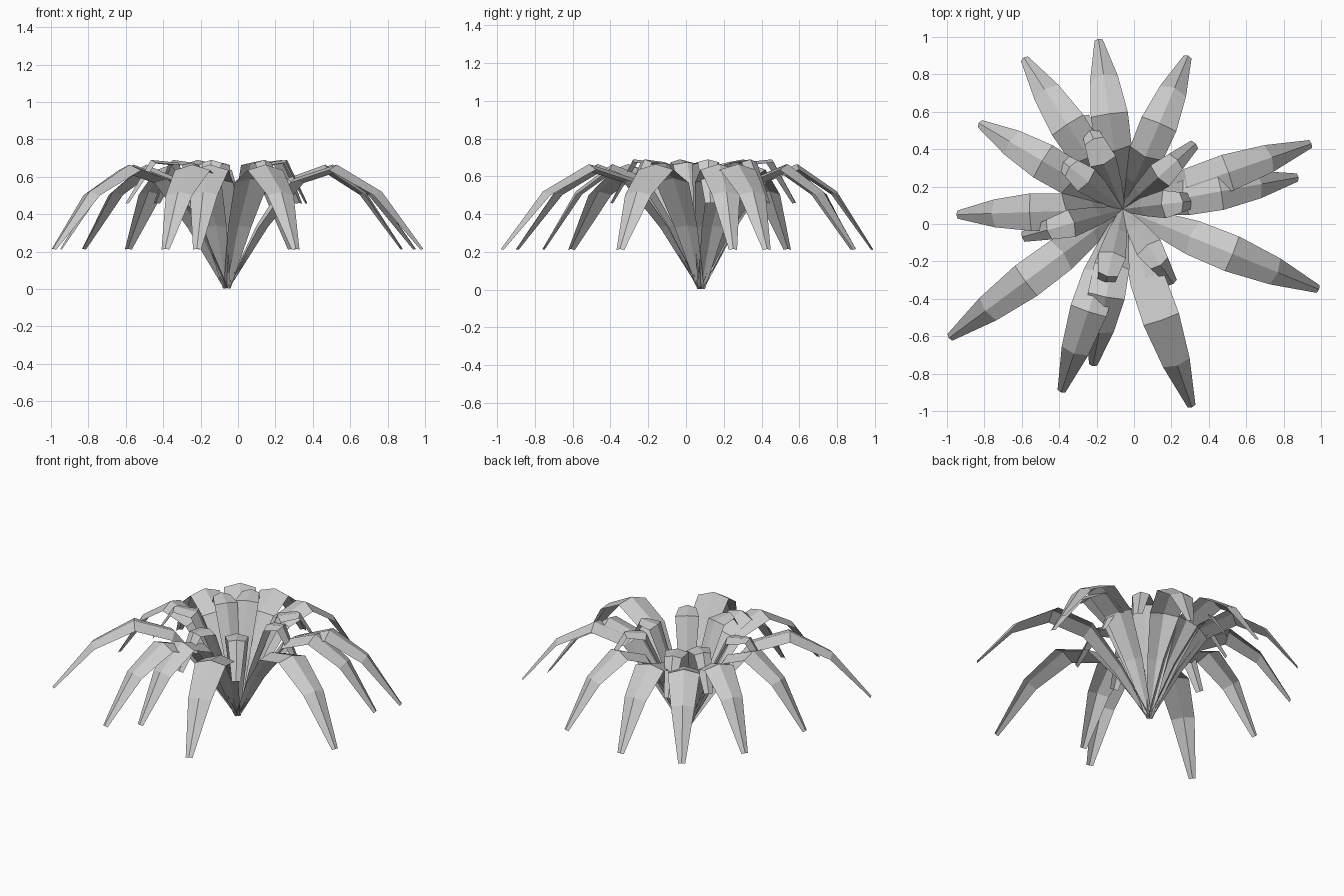
import bpy
from math import hypot
from mathutils import Vector

if "Cube" in bpy.data.objects:
    bpy.data.objects.remove(bpy.data.objects["Cube"], do_unlink=True)

grey = bpy.data.materials.new("leaf_grey")
grey.use_nodes = True
grey.diffuse_color = (0.6, 0.6, 0.6, 1)
grey.node_tree.nodes["Principled BSDF"].inputs["Base Color"].default_value = (0.6, 0.6, 0.6, 1)

ROOT = Vector((-0.06, 0.08, 0))

# Leaf profiles: share of reach, height, half width, drop of the edges below the rib
OUTER = [(0, 0.005, 0.02, 0.005), (0.17, 0.34, 0.065, 0.02), (0.34, 0.59, 0.095, 0.03),
         (0.56, 0.665, 0.1, 0.03), (0.79, 0.52, 0.075, 0.025), (1, 0.215, 0.022, 0.008)]
INNER = [(0, 0.005, 0.015, 0.004), (0.22, 0.36, 0.05, 0.015), (0.48, 0.675, 0.075, 0.02),
         (0.75, 0.69, 0.055, 0.02), (1, 0.46, 0.028, 0.008)]


def leaf(name, tip, profile):
    """Arching strip with a raised centre rib, from the root to the tip."""
    reach = hypot(tip[0] - ROOT.x, tip[1] - ROOT.y)
    out = Vector((tip[0] - ROOT.x, tip[1] - ROOT.y, 0)) / reach
    side = Vector((-out.y, out.x, 0))
    rib = [ROOT + out * reach * f + Vector((0, 0, z)) for f, z, _, _ in profile]
    verts, faces = [], []
    for i, (_, _, half, drop) in enumerate(profile):
        along = (rib[min(i + 1, len(rib) - 1)] - rib[max(i - 1, 0)]).normalized()
        under = side.cross(along)
        if under.dot(out) < 0 and under.z > 0:
            under = -under
        if under.z > 0:
            under = -under
        edge = rib[i] + under * drop
        verts += [edge - side * half, rib[i], edge + side * half]
        if i:
            a = 3 * (i - 1)
            faces += [(a, a + 3, a + 4, a + 1), (a + 1, a + 4, a + 5, a + 2)]
    mesh = bpy.data.meshes.new(name)
    mesh.from_pydata(verts, [], faces)
    mesh.materials.append(grey)
    obj = bpy.data.objects.new(name, mesh)
    bpy.context.collection.objects.link(obj)


# Long drooping leaves
outer_tips = [(-0.59, 0.89), (-0.19, 0.99), (0.29, 0.9), (0.95, 0.43), (0.88, 0.25), (0.99, -0.35),
              (0.31, -0.98), (-0.22, -0.76), (-0.39, -0.9), (-0.99, -0.61), (-0.95, 0.05), (-0.83, 0.54)]
for n, tip in enumerate(outer_tips, 1):
    leaf(f"outer_leaf_{n}", tip, OUTER)

# Short upright leaves in the middle
inner_tips = [(0.37, 0.13), (0.33, 0.43), (0.21, -0.32), (-0.17, -0.4),
              (-0.6, -0.07), (-0.44, 0.38), (-0.27, 0.58)]
for n, tip in enumerate(inner_tips, 1):
    leaf(f"inner_leaf_{n}", tip, INNER)
